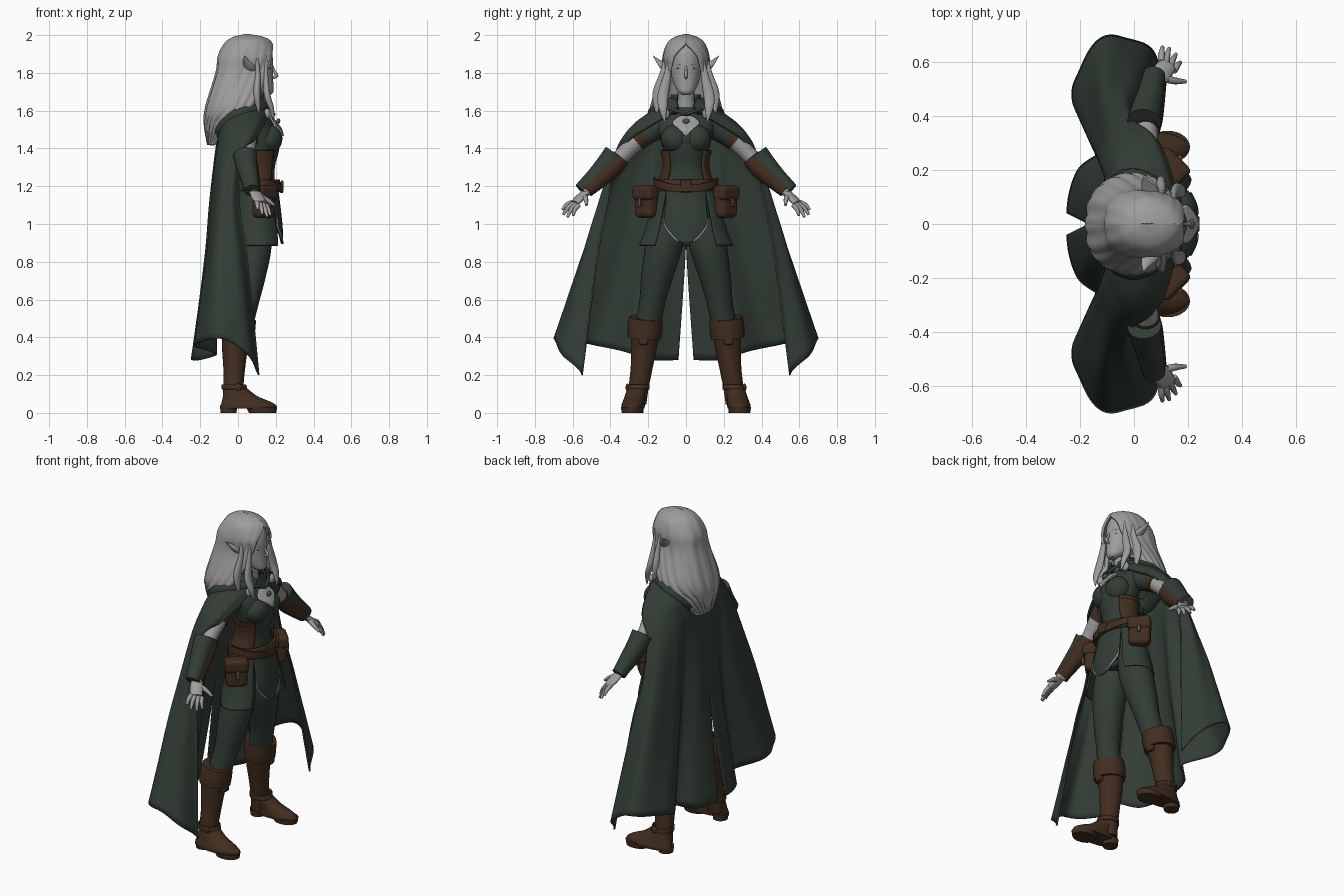
import bpy, bmesh, math
from mathutils import Vector, Matrix


def material(name, rgb):
    m = bpy.data.materials.new(name)
    m.diffuse_color = (*rgb, 1)
    return m


GREEN = material("forest green cloth", (0.032, 0.047, 0.036))
BROWN = material("brown leather", (0.056, 0.027, 0.014))
PALE = material("pale grey skin and hair", (0.34, 0.33, 0.33))
DARK = material("dark grey metal", (0.09, 0.09, 0.09))


def spline(p, n=4):
    """Catmull-Rom through tuples of any length."""
    out = []
    for i in range(len(p) - 1):
        quad = (p[max(i - 1, 0)], p[i], p[i + 1], p[min(i + 2, len(p) - 1)])
        for k in range(n):
            t = k / n
            out.append(tuple(.5 * (2 * b + (c - a) * t + (2 * a - 5 * b + 4 * c - d) * t * t
                                   + (3 * b - a - 3 * c + d) * t ** 3) for a, b, c, d in zip(*quad)))
    return out + [tuple(p[-1])]


def finish(name, bm, mat, mirror=False, thick=0.0, bevel=0.0):
    me = bpy.data.meshes.new(name)
    bm.to_mesh(me)
    bm.free()
    me.materials.append(mat)
    ob = bpy.data.objects.new(name, me)
    bpy.context.collection.objects.link(ob)
    if bevel:
        b = ob.modifiers.new("bevel", 'BEVEL')
        b.width, b.segments = bevel, 3
    if mirror:
        ob.modifiers.new("mirror", 'MIRROR').use_axis = (False, True, False)
    if thick:
        s = ob.modifiers.new("solidify", 'SOLIDIFY')
        s.thickness, s.offset = thick, 0
    return ob


def grid(name, rows, mat, wrap=False, cap=False, mirror=False, thick=0.0):
    bm = bmesh.new()
    vs = [[bm.verts.new(p) for p in r] for r in rows]
    n = len(rows[0])
    for a, b in zip(vs, vs[1:]):
        for j in range(n if wrap else n - 1):
            k = (j + 1) % n
            bm.faces.new((a[j], a[k], b[k], b[j])).smooth = True
    if cap:
        bm.faces.new(vs[0])
        bm.faces.new(vs[-1])
    bmesh.ops.recalc_face_normals(bm, faces=bm.faces[:])
    return finish(name, bm, mat, mirror, thick)


def sheet(name, rows, mat, thick=0.01, wave=(0, 1, 0), n=5):
    """Mirrored cloth sheet; each row runs from the middle (y=0) outward."""
    rows = [spline(r, n) for r in rows]
    cols = [spline(c, n) for c in zip(*rows)]
    amp, freq, cx = wave
    res = []
    for i in range(len(cols[0])):
        v, row = i / (len(cols[0]) - 1), []
        for j, c in enumerate(cols):
            f = 1 + amp * min(1, v * 1.4) * math.sin(2 * math.pi * freq * j / (len(cols) - 1))
            row.append((cx + (c[i][0] - cx) * f, c[i][1] * f, c[i][2]))
        res.append(row)
    return grid(name, res, mat, mirror=True, thick=thick)


def loft(name, secs, mat, a0=0, a1=360, mirror=False, thick=0.0, n=40):
    """Stack of horizontal ellipses (z, cx, rx, ry, cy); angle 0 faces the front (+x)."""
    full = a1 - a0 >= 360
    rows = []
    for z, cx, rx, ry, cy in spline([s if len(s) == 5 else (*s, 0) for s in secs]):
        angs = [math.radians(a0 + (a1 - a0) * k / (n if full else n - 1)) for k in range(n)]
        rows.append([(cx + rx * math.cos(a), cy + ry * math.sin(a), z) for a in angs])
    return grid(name, rows, mat, wrap=full, cap=full and not thick, mirror=mirror, thick=thick)


def tube(name, pts, mat, flat=(1, 1), mirror=True, n=16):
    """Limb swept through (x, y, z, radius) points."""
    p = spline(pts)
    c = [Vector(q[:3]) for q in p]
    d = (c[-1] - c[0]).normalized()
    ref = Vector((0, 0, 1)) if abs(d.z) < .8 else Vector((1, 0, 0))
    rows = []
    for i, q in enumerate(p):
        t = (c[min(i + 1, len(c) - 1)] - c[max(i - 1, 0)]).normalized()
        s = t.cross(ref).normalized()
        u = s.cross(t)
        r = max(q[3], .0015)
        rows.append([c[i] + r * (s * math.cos(a) * flat[0] + u * math.sin(a) * flat[1])
                     for a in (2 * math.pi * k / n for k in range(n))])
    return grid(name, rows, mat, wrap=True, cap=True, mirror=mirror)


def ball(name, loc, size, mat, mirror=True):
    bm = bmesh.new()
    bmesh.ops.create_uvsphere(bm, u_segments=24, v_segments=16, radius=1,
                              matrix=Matrix.Translation(loc) @ Matrix.Diagonal((*size, 1)))
    for f in bm.faces:
        f.smooth = True
    return finish(name, bm, mat, mirror)


def box(name, loc, size, mat, bevel=.01, mirror=True, turn=0):
    bm = bmesh.new()
    m = Matrix.Translation(loc) @ Matrix.Rotation(math.radians(turn), 4, 'Z') @ Matrix.Diagonal((*size, 1))
    bmesh.ops.create_cube(bm, size=1, matrix=m)
    return finish(name, bm, mat, mirror, bevel=bevel)


# Head, face and neck
loft("head", [(1.684, .155, .018, .020), (1.70, .143, .044, .042), (1.74, .11, .077, .064),
              (1.80, .085, .10, .080), (1.86, .073, .113, .085), (1.92, .06, .115, .082),
              (1.965, .055, .085, .06), (1.98, .05, .02, .02)], PALE)
tube("nose", [(.180, 0, 1.84, .006), (.192, 0, 1.81, .007), (.205, 0, 1.785, .009), (.184, 0, 1.774, .007)],
     PALE, mirror=False)
tube("brow", [(.180, .014, 1.840, .004), (.170, .038, 1.849, .006), (.142, .064, 1.845, .003)], PALE)
ball("eye", (.166, .034, 1.823), (.009, .014, .004), DARK)
ball("lips", (.174, 0, 1.742), (.013, .022, .007), PALE, False)
tube("ear", [(.07, .085, 1.80, .026), (.06, .115, 1.83, .030), (.045, .145, 1.86, .018), (.035, .174, 1.89, .002)],
     PALE, flat=(1.1, .6))
tube("neck", [(.075, 0, 1.56, .06), (.085, 0, 1.64, .046), (.095, 0, 1.73, .046)], PALE, mirror=False)

# Long parted hair with front locks
hair = [(2.0, (.045, 0), (.045, .001), (.046, .001), (.047, .001), (.048, .001), (.048, 0)),
        (1.985, (-.02, 0), (-.01, .03), (.03, .052), (.075, .05), (.11, .03), (.13, 0)),
        (1.955, (-.065, 0), (-.04, .06), (.03, .09), (.09, .087), (.145, .055), (.177, .002)),
        (1.89, (-.10, 0), (-.08, .07), (-.01, .112), (.08, .112), (.14, .093), (.178, .062)),
        (1.80, (-.112, 0), (-.095, .08), (-.03, .12), (.05, .12), (.11, .108), (.155, .09)),
        (1.62, (-.165, 0), (-.15, .09), (-.10, .15), (-.03, .178), (.03, .178), (.08, .16)),
        (1.53, (-.172, 0), (-.165, .06), (-.145, .10), (-.11, .135), (-.07, .15), (-.03, .15)),
        (1.42, (-.155, 0), (-.152, .02), (-.148, .04), (-.14, .06), (-.135, .07), (-.13, .08))]
sheet("hair", [[(x, y, r[0]) for x, y in r[1:]] for r in hair], PALE, .014, (.018, 7, .03), n=8)
tube("front_hair_lock", [(.150, .086, 1.89, .010), (.148, .098, 1.79, .022), (.155, .122, 1.68, .032),
                         (.178, .122, 1.61, .024), (.19, .112, 1.54, .003)], PALE, flat=(.9, .55))
tube("side_hair_lock", [(.10, .105, 1.88, .012), (.105, .118, 1.79, .026), (.10, .148, 1.68, .034),
                        (.115, .152, 1.57, .004)], PALE, flat=(.9, .55))

# Tunic body, neckline and corset
loft("tunic_body", [(.97, .085, .08, .12), (1.1, .09, .11, .163), (1.2, .10, .095, .133), (1.3, .11, .085, .105),
                    (1.38, .118, .097, .118), (1.46, .116, .108, .138), (1.54, .09, .09, .15),
                    (1.60, .08, .06, .09), (1.62, .08, .05, .06)], GREEN)
ball("bust", (.165, .055, 1.452), (.07, .078, .075), GREEN)
ball("bust_front", (.165, 0, 1.455), (.066, .07, .07), GREEN, False)
sheet("neckline_panel", [[(.172, 0, 1.572), (.163, .035, 1.57)], [(.205, 0, 1.535), (.190, .072, 1.535)],
                         [(.230, 0, 1.50), (.226, .035, 1.50)], [(.239, 0, 1.465), (.239, .004, 1.467)]], PALE, .008)
ball("brooch", (.214, 0, 1.545), (.010, .018, .014), DARK, False)
tube("cloak_tie", [(.19, 0, 1.58, .009), (.172, .05, 1.60, .010), (.15, .09, 1.61, .008)], GREEN)
ball("cloak_pin", (.155, .11, 1.583), (.018, .024, .028), PALE)
loft("corset", [(1.22, .10, .108, .142), (1.30, .11, .097, .118), (1.39, .114, .104, .128)], BROWN, 46, 314, thick=.012)
loft("corset_rim", [(1.37, .113, .108, .130), (1.39, .114, .109, .133)], BROWN, 46, 314, thick=.008)

# Skirt, tabard and trim
loft("skirt", [(1.21, .10, .105, .145), (1.05, .10, .125, .19), (.96, .10, .14, .215), (.885, .105, .14, .245)],
     GREEN, 42, 180, mirror=True, thick=.01)
tab = [[(.203, 0, 1.22), (.195, .05, 1.22), (.165, .10, 1.22)], [(.218, 0, 1.1), (.212, .055, 1.1), (.19, .105, 1.1)],
       [(.230, 0, .99), (.225, .06, .99), (.205, .112, .99)], [(.234, 0, .895), (.231, .03, .905), (.224, .068, .935)]]
sheet("front_tabard", tab, GREEN, .012)
tube("tabard_trim", [(.209, .110, 1.03, .004), (.211, .111, .99, .005), (.230, .069, .934, .005), (.236, .04, .907, .004)], PALE)

# Belts, buckle and pouches
loft("belt", [(1.175, .10, .122, .165), (1.235, .10, .115, .15)], BROWN, thick=.014)
sheet("crossed_belt", [[(.232, 0, z), (.21, .09, z + .01), (.15, .155, z + .03), (.05, .165, z + .04)]
                       for z in (1.165, 1.185, 1.205)], BROWN, .014)
box("belt_buckle", (.234, 0, 1.2), (.016, .06, .06), BROWN, .006, False)
box("pouch", (.135, .210, 1.115), (.075, .125, .165), BROWN, .026, turn=45)
box("pouch_flap", (.139, .214, 1.165), (.085, .135, .08), BROWN, .022, turn=45)
box("pouch_clasp", (.170, .245, 1.115), (.014, .02, .045), DARK, .004, turn=45)

# Legs and boots
tube("leg", [(.08, .085, 1.03, .09), (.08, .118, .88, .097), (.062, .155, .72, .083), (.04, .18, .58, .068),
             (0, .21, .42, .068)], GREEN, n=24)
tube("boot_shaft", [(.005, .213, .49, .082), (-.015, .222, .36, .07), (-.02, .235, .24, .058),
                    (-.025, .25, .14, .053), (-.03, .26, .05, .05)], BROWN, n=24)
tube("boot_cuff", [(.01, .213, .505, .087), (0, .217, .45, .092), (-.005, .221, .395, .089)], BROWN, n=24)
box("cuff_point", (.068, .225, .385), (.03, .05, .05), BROWN, .012, turn=8)
loft("boot_foot", [(.022, .055, .15, .060, .28), (.04, .055, .147, .062, .28), (.06, .042, .128, .058, .277),
                   (.09, .01, .09, .054, .27), (.14, -.02, .056, .05, .258)], BROWN, mirror=True)
loft("boot_sole", [(0, .13, .072, .055, .285), (.03, .125, .082, .06, .285)], BROWN, mirror=True)
loft("boot_heel", [(0, -.05, .042, .042, .268), (.04, -.05, .046, .046, .268)], BROWN, mirror=True)
loft("ankle_strap", [(.125, -.018, .064, .058, .256), (.15, -.022, .061, .056, .254)], BROWN, mirror=True, thick=.008)
ball("ankle_buckle", (0, .31, .135), (.02, .01, .02), BROWN)

# Arms, sleeves and bracers
tube("arm", [(.05, .17, 1.53, .055), (.05, .26, 1.44, .048), (.045, .34, 1.36, .043), (.06, .43, 1.27, .043),
             (.09, .54, 1.165, .027)], PALE)
tube("sleeve", [(.07, .11, 1.53, .065), (.055, .18, 1.495, .060), (.05, .235, 1.455, .053)], GREEN)
tube("sleeve_band", [(.05, .222, 1.468, .056), (.05, .262, 1.435, .053)], BROWN)
tube("bracer", [(.045, .345, 1.352, .050), (.052, .39, 1.30, .055), (.068, .46, 1.235, .047), (.085, .525, 1.175, .036)], BROWN)
tube("bracer_plate", [(.038, .376, 1.366, .064), (.045, .42, 1.315, .058), (.06, .48, 1.25, .050), (.075, .555, 1.178, .041)],
     GREEN)

# Hands with fingers
tube("palm", [(.088, .53, 1.172, .026), (.105, .56, 1.14, .031), (.125, .59, 1.11, .028)], PALE, flat=(1.2, .6))
for i, (x, y, z) in enumerate([(.105, .655, 1.075), (.13, .65, 1.05), (.155, .628, 1.037), (.172, .598, 1.045)]):
    bx, by, bz = .10 + i * .016, .603 - i * .012, 1.115 - i * .005
    tube("finger_%d" % i, [(bx, by, bz, .013), ((bx + x) / 2, (by + y) / 2 + .004, (bz + z) / 2 + .006, .0115),
                           (x, y, z, .007)], PALE, n=10)
tube("thumb", [(.11, .54, 1.15, .015), (.15, .53, 1.13, .013), (.192, .527, 1.10, .007)], PALE, n=10)

# Flared cloak: over the shoulders, behind the arms, split up the back
cloak = [(1.665, (0, 0), (.002, .03), (.015, .06), (.035, .078), (.06, .088), (.085, .085), (.11, .075), (.135, .055)),
         (1.61, (-.05, 0), (-.05, .05), (-.03, .10), (0, .14), (.04, .160), (.08, .152), (.13, .11), (.16, .05)),
         (1.53, (-.085, 0), (-.085, .08), (-.08, .14), (-.06, .20), (-.02, .255), (.045, .268), (.10, .24), (.14, .17)),
         (1.45, (-.105, 0), (-.105, .09), (-.10, .15), (-.09, .21), (-.06, .29), (.01, .335), (.06, .33), (.095, .295)),
         (1.34, (-.12, 0), (-.12, .095), (-.105, .16), (-.115, .22), (-.10, .30), (-.05, .365), (-.01, .38), (.01, .37)),
         (1.1, (-.145, 0), (-.145, .10), (-.105, .175), (-.135, .26), (-.125, .36), (-.08, .45), (-.03, .455), (.01, .42)),
         (.82, (-.17, .004), (-.165, .12), (-.11, .205), (-.16, .31), (-.15, .45), (-.09, .555), (0, .53), (.05, .47)),
         (.28, (-.245, .04), (-.21, .20), (-.115, .28), (-.22, .44), (-.19, .60), (-.07, .70), (.06, .64), (.11, .55))]
rows = [[(x, y, r[0]) for x, y in r[1:]] for r in cloak]
hem = (0, 0, .03, .07, .10, .11, .02, -.08)
rows[-1] = [(x, y, z + h) for (x, y, z), h in zip(rows[-1], hem)]
sheet("cloak", rows, GREEN, .01, (.015, 5, 0), n=8)

# Lowered hood and standing collar
tube("hood", [(.15, .05, 1.60, .020), (.09, .13, 1.605, .032), (-.005, .165, 1.575, .042), (-.075, .11, 1.505, .05),
              (-.10, 0, 1.465, .046)], GREEN)
loft("collar", [(1.60, .075, .085, .10), (1.64, .08, .072, .08), (1.685, .08, .068, .072)], GREEN, 38, 322, thick=.012)
